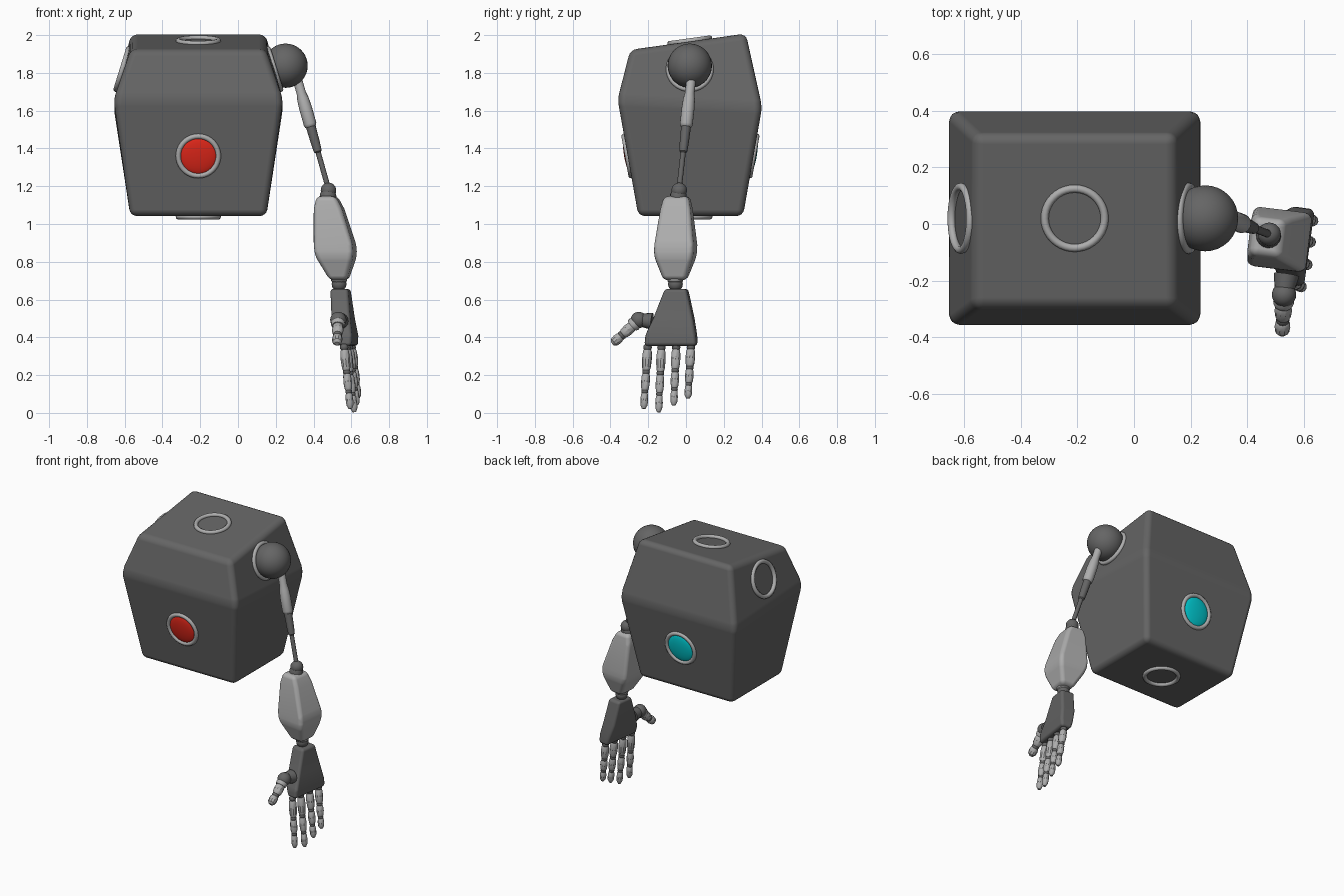
import bpy, bmesh
from math import radians, sin, cos, pi
from mathutils import Vector

if "Cube" in bpy.data.objects:
    bpy.data.objects.remove(bpy.data.objects["Cube"])


def colour(name, rgb):
    m = bpy.data.materials.new(name)
    m.diffuse_color = (*rgb, 1)
    m.use_nodes = True
    m.node_tree.nodes["Principled BSDF"].inputs["Base Color"].default_value = m.diffuse_color
    return m


DARK = colour("dark_grey", (0.13, 0.13, 0.13))
LIGHT = colour("light_grey", (0.42, 0.42, 0.42))
RED = colour("red", (0.75, 0.02, 0.01))
CYAN = colour("cyan", (0.0, 0.6, 0.65))


def add_mesh(name, verts, faces, mat, angle=None):
    me = bpy.data.meshes.new(name)
    me.from_pydata([tuple(v) for v in verts], [], faces)
    bm = bmesh.new()
    bm.from_mesh(me)
    bmesh.ops.recalc_face_normals(bm, faces=bm.faces)
    bm.to_mesh(me)
    bm.free()
    me.shade_smooth()
    if angle:
        me.set_sharp_from_angle(angle=radians(angle))
    me.materials.append(mat)
    ob = bpy.data.objects.new(name, me)
    bpy.context.collection.objects.link(ob)
    return ob


def skin(rings):
    n = len(rings[0])
    verts = [v for r in rings for v in r]
    faces = [(k * n + i, k * n + (i + 1) % n, (k + 1) * n + (i + 1) % n, (k + 1) * n + i)
             for k in range(len(rings) - 1) for i in range(n)]
    faces += [tuple(range(n)), tuple(range(len(verts) - n, len(verts)))]
    return verts, faces


def rounded_block(name, rings, mat, width):
    ob = add_mesh(name, *skin(rings), mat)
    b = ob.modifiers.new("round", "BEVEL")
    b.width, b.segments = width, 4
    b.limit_method, b.angle_limit = "ANGLE", radians(12)
    b.harden_normals = True
    return ob


def limb_block(name, sections, turn, mat, width):
    # sections: centre x, y, z and half sizes
    c, s = cos(radians(turn)), sin(radians(turn))
    rings = [[(x + a * hx * c - b * hy * s, y + a * hx * s + b * hy * c, z)
              for a, b in ((-1, -1), (1, -1), (1, 1), (-1, 1))]
             for x, y, z, hx, hy in sections]
    return rounded_block(name, rings, mat, width)


def turned(name, p, q, profile, mat, n=16):
    # profile: (fraction along p-q, radius)
    p, q = Vector(p), Vector(q)
    rot = (q - p).to_track_quat("Z", "Y")
    rings = [[p.lerp(q, t) + rot @ Vector((r * cos(2 * pi * i / n), r * sin(2 * pi * i / n), 0))
              for i in range(n)] for t, r in profile]
    return add_mesh(name, *skin(rings), mat, 35)


def ball(name, loc, r, mat, seg=24, flat=1, normal=(0, 0, 1)):
    bpy.ops.mesh.primitive_uv_sphere_add(segments=seg, ring_count=seg * 2 // 3, radius=r, location=loc)
    ob = bpy.context.object
    ob.name = name
    ob.scale.z = flat
    ob.rotation_euler = Vector(normal).to_track_quat("Z", "Y").to_euler()
    ob.data.shade_smooth()
    ob.data.materials.append(mat)


def ring(name, loc, normal, R=0.106, r=0.014):
    bpy.ops.mesh.primitive_torus_add(major_radius=R, minor_radius=r, major_segments=40, minor_segments=10,
                                     location=loc,
                                     rotation=Vector(normal).to_track_quat("Z", "Y").to_euler())
    ob = bpy.context.object
    ob.name = name
    ob.data.shade_smooth()
    ob.data.materials.append(LIGHT)


# Torso: three levels of half width, front y/z, back y/z
CX = -0.21
levels = [(0.36, -0.252, 1.042, 0.302, 1.042),
          (0.449, -0.362, 1.66, 0.403, 1.62),
          (0.357, -0.295, 1.922, 0.317, 2.008)]
rounded_block("torso", [[(CX - h, y0, z0), (CX + h, y0, z0), (CX + h, y1, z1), (CX - h, y1, z1)]
                        for h, y0, z0, y1, z1 in levels], DARK, 0.035)

# Port rings and the two lamps
front_n, back_n = (0, -1, -0.178), (0, 1, -0.175)
ring("front_lamp_ring", (CX, -0.310, 1.36), front_n)
ring("back_lamp_ring", (CX, 0.357, 1.36), back_n)
ball("front_lamp", (CX, -0.308, 1.36), 0.097, RED, 32, 0.2, front_n)
ball("back_lamp", (CX, 0.355, 1.36), 0.097, CYAN, 32, 0.2, back_n)
ring("neck_ring", (CX, 0.02, 1.97), (0, -0.139, 1))
ring("base_ring", (CX, 0.02, 1.038), (0, 0, -1))
for side, label in ((-1, "left"), (1, "right")):
    ring(label + "_shoulder_ring", (CX + side * 0.403, 0.02, 1.82), (side, 0, 0.31), 0.112)

# Shoulder and telescoping upper arm
ball("shoulder_ball", (0.252, 0.02, 1.838), 0.117, DARK, 32)
turned("upper_arm", (0.306, 0.031, 1.795), (0.478, -0.036, 1.19),
       [(0, 0.025), (0.17, 0.025), (0.22, 0.031), (0.30, 0.034), (0.44, 0.034), (0.46, 0.03), (0.47, 0.022)],
       LIGHT)
turned("arm_piston", (0.306, 0.031, 1.795), (0.478, -0.036, 1.19),
       [(0.45, 0.026), (0.60, 0.024), (0.68, 0.021), (0.69, 0.014), (1, 0.014)], DARK)

# Elbow, forearm, wrist
ball("elbow_ball", (0.479, -0.036, 1.178), 0.041, DARK)
turned("elbow_collar", (0.478, -0.038, 1.165), (0.476, -0.042, 1.138), [(0, 0.04), (0.5, 0.044), (1, 0.044)], DARK)
limb_block("forearm", [(0.472, -0.048, 1.147, 0.051, 0.066), (0.482, -0.05, 1.08, 0.075, 0.08),
                       (0.514, -0.054, 0.89, 0.104, 0.105), (0.519, -0.056, 0.83, 0.102, 0.105),
                       (0.536, -0.057, 0.703, 0.046, 0.06)], -7, LIGHT, 0.025)
turned("wrist_collar", (0.535, -0.057, 0.715), (0.535, -0.057, 0.688), [(0, 0.042), (0.6, 0.042), (1, 0.034)], LIGHT)
ball("wrist_ball", (0.535, -0.056, 0.682), 0.039, DARK)

# Palm
limb_block("palm", [(0.542, -0.05, 0.657, 0.048, 0.058), (0.557, -0.064, 0.5, 0.05, 0.106),
                    (0.575, -0.078, 0.41, 0.046, 0.135), (0.583, -0.08, 0.355, 0.036, 0.139)], -8, DARK, 0.018)


def digit(name, p, q, cuts, r):
    # phalanges bulge at the root and narrow to the tip, with a dark ball in each joint
    p, q = Vector(p), Vector(q)
    for k in range(len(cuts) - 1):
        a, b = p.lerp(q, cuts[k]), p.lerp(q, cuts[k + 1])
        rk = r * (1 - 0.1 * k)
        ball(f"{name}_joint_{k + 1}", a, rk * 0.86, DARK, 12)
        tip = 0.62 if k == len(cuts) - 2 else 0.75
        turned(f"{name}_segment_{k + 1}", a, b,
               [(0.1, rk * 0.75), (0.17, rk * 0.9), (0.5, rk), (0.8, rk * 0.9), (0.92, rk * tip), (1, rk * tip * 0.75)],
               LIGHT, 10)


# Fingers: root x, y and tip x, y, z
fingers = {"index": (0.562, -0.203, 0.595, -0.224, 0.022), "middle": (0.575, -0.13, 0.616, -0.145, 0.004),
           "ring": (0.588, -0.052, 0.628, -0.065, 0.04), "little": (0.602, 0.026, 0.636, 0.01, 0.077)}
for label, (x0, y0, x1, y1, z1) in fingers.items():
    digit(label + "_finger", (x0, y0, 0.347), (x1, y1, z1), (0, 0.40, 0.72, 1), 0.026)

# Thumb
ball("thumb_ball", (0.531, -0.25, 0.492), 0.043, DARK)
turned("thumb_mount", (0.54, -0.18, 0.485), (0.531, -0.24, 0.492), [(0, 0.045), (1, 0.034)], DARK)
turned("thumb_collar", (0.53, -0.268, 0.476), (0.529, -0.287, 0.459), [(0, 0.036), (0.5, 0.037), (1, 0.032)], LIGHT)
digit("thumb", (0.53, -0.275, 0.468), (0.524, -0.39, 0.366), (0, 0.56, 1), 0.031)
